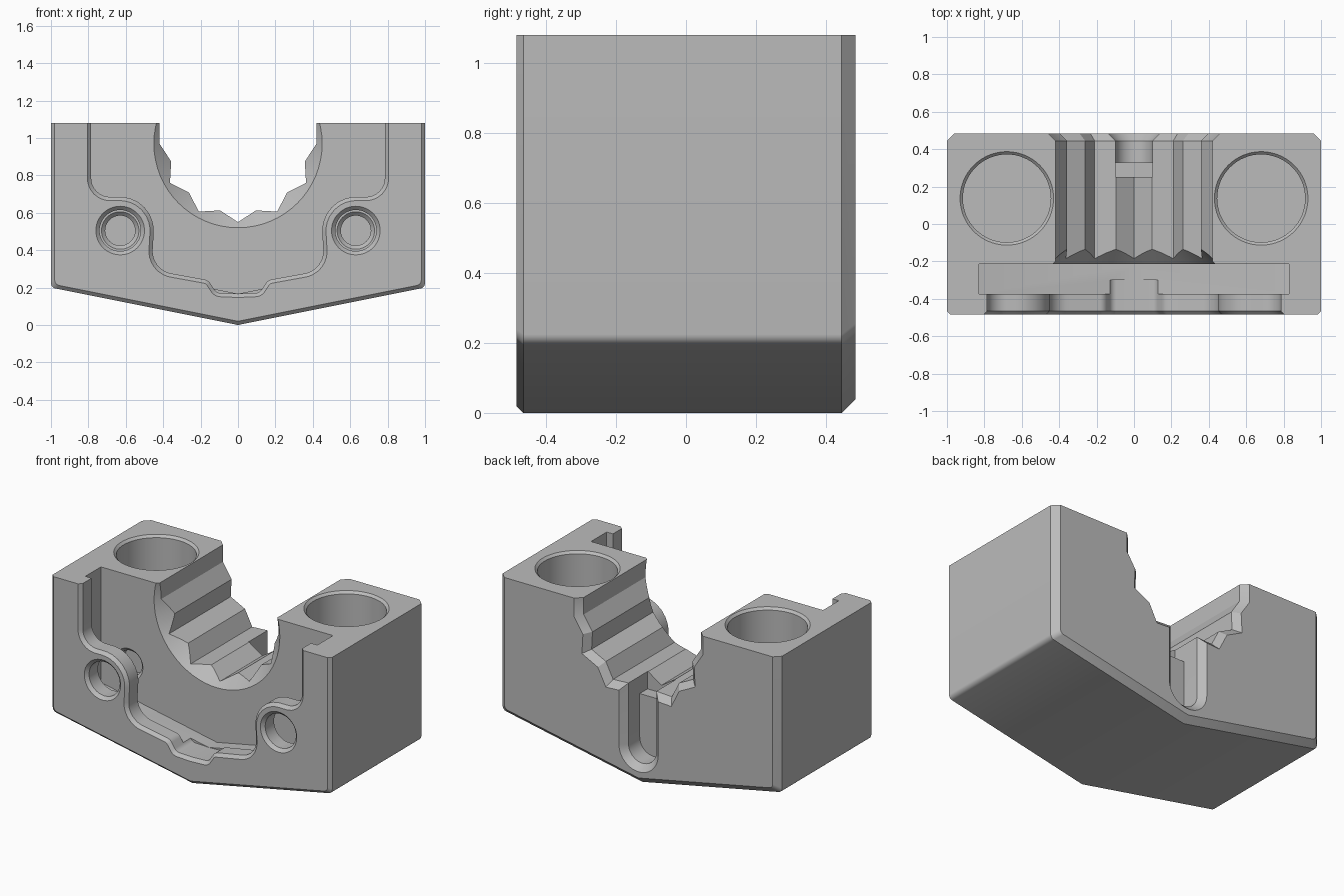
import bpy, bmesh, math
from mathutils import Vector

if "Cube" in bpy.data.objects:
    bpy.data.objects.remove(bpy.data.objects["Cube"])

grey = bpy.data.materials.new("plain_grey")
grey.use_nodes = True
COLOUR = (0.5, 0.5, 0.5, 1)
grey.diffuse_color = COLOUR
grey.node_tree.nodes["Principled BSDF"].inputs["Base Color"].default_value = COLOUR

FRONT, BACK, TOP = -0.485, 0.485, 1.08


def mirrored(half):
    """Closed outline from the +x half, listed top to bottom centre."""
    half = [Vector(p) for p in half]
    other = [Vector((-p.x, p.y)) for p in reversed(half) if p.x > 1e-6]
    return half + other


def fillet(corners, steps=8):
    """Round the inner corners of an open path of (x, z, radius)."""
    out = []
    pts = [Vector(c[:2]) for c in corners]
    for i, (x, z, r) in enumerate(corners):
        if r == 0:
            out.append(pts[i])
            continue
        a = (pts[i - 1] - pts[i]).normalized()
        b = (pts[i + 1] - pts[i]).normalized()
        half = a.angle(b) / 2
        centre = pts[i] + (a + b).normalized() * r / math.sin(half)
        t = r / math.tan(half)
        v0, v1 = pts[i] + a * t - centre, pts[i] + b * t - centre
        out += [centre + v0.lerp(v1, k / steps).normalized() * r for k in range(steps + 1)]
    return out


def offset(outline, d):
    """Grow a clockwise outline (seen with z up) by d, with mitred corners."""
    def normal(e):
        return Vector((-e.y, e.x)).normalized()
    out = []
    for i, p in enumerate(outline):
        n1 = normal(p - outline[i - 1])
        n2 = normal(outline[(i + 1) % len(outline)] - p)
        out.append(p + (n1 + n2) / (1 + n1.dot(n2)) * d)
    return out


def circle(cx, cy, r, n=64):
    return [Vector((cx + r * math.cos(2 * math.pi * k / n),
                    cy + r * math.sin(2 * math.pi * k / n))) for k in range(n)]


def loft(name, rings, axis="Y"):
    """Solid through (outline, depth) rings stacked along the axis."""
    bm = bmesh.new()
    loops = []
    for outline, d in rings:
        loops.append([bm.verts.new((p.x, d, p.y) if axis == "Y" else (p.x, p.y, d))
                      for p in outline])
    for a, b in zip(loops, loops[1:]):
        for i in range(len(a)):
            j = (i + 1) % len(a)
            bm.faces.new((a[i], a[j], b[j], b[i]))
    bm.faces.new(reversed(loops[0]))
    bm.faces.new(loops[-1])
    bm.normal_update()
    if bm.calc_volume(signed=True) < 0:
        bmesh.ops.reverse_faces(bm, faces=bm.faces)
    mesh = bpy.data.meshes.new(name)
    bm.to_mesh(mesh)
    bm.free()
    mesh.materials.append(grey)
    ob = bpy.data.objects.new(name, mesh)
    bpy.context.collection.objects.link(ob)
    return ob


# Block with a shallow V underside and chamfered front and back edges
def block_outline(d):
    x = 1 - d
    return mirrored(fillet([(x, TOP, 0), (x, 0.2 * x + d, 0.03), (0, d, 0)], 5))


block = loft("holder_block", [(block_outline(0.02), FRONT), (block_outline(0), FRONT + 0.02),
                              (block_outline(0), BACK - 0.04), (block_outline(0.04), BACK)])
cutters = []

# Undercut pocket behind the front lip
pocket = mirrored([(0.83, 1.3), (0.83, 0.333), (0, 0.167)])
cutters.append(loft("pocket_cutter", [(pocket, -0.375), (pocket, -0.215)]))

# Curved front opening with a chamfered rim
opening = mirrored(fillet([(0.785, 1.3, 0), (0.785, 0.685, 0.1), (0.44, 0.685, 0.18),
                           (0.462, 0.295, 0.12), (0.16, 0.24, 0.05),
                           (0.115, 0.172, 0.04), (0, 0.167, 0)]))
cutters.append(loft("opening_cutter", [(offset(opening, 0.04), FRONT - 0.02),
                                       (opening, FRONT + 0.02), (opening, -0.3)]))

# Twelve-point socket bore, open at the top, flared at the back
CZ = 0.97
half = [(0.42, 1.3), (0.42, CZ)]
for k in range(1, 7):
    a = math.radians(-15 * k)
    r = 0.37 if k % 2 else 0.42
    half.append((r * math.cos(a) if k < 6 else 0, CZ + r * math.sin(a)))
star = mirrored(half)
cutters.append(loft("bore_cutter", [(star, -0.25), (star, BACK - 0.04),
                                    (offset(star, 0.06), BACK + 0.02)]))

# Conical lead-in at the front of the bore
cutters.append(loft("lead_in_cutter", [(circle(0, CZ, 0.46), -0.225),
                                       (circle(0, CZ, 0.35), -0.115)]))

# Rounded slot in the back
arc = [(0.1 * math.cos(a), 0.22 - 0.1 * math.sin(a))
       for a in (math.pi / 2 * k / 10 for k in range(10))]
slot = mirrored([(0.1, 0.8)] + arc + [(0, 0.12)])
cutters.append(loft("slot_cutter", [(slot, 0.33), (slot, BACK - 0.04),
                                    (offset(slot, 0.06), BACK + 0.02)]))
ledge = mirrored([(0.1, 0.8), (0.1, 0.5), (0, 0.5)])
cutters.append(loft("slot_ledge_cutter", [(ledge, 0.25), (ledge, 0.4)]))

for side, s in (("left", 1), ("right", -1)):
    # Stepped screw hole through the lip and into the pocket floor
    steps = [(0.145, -0.5), (0.11, -0.465), (0.11, -0.3), (0.1, -0.215),
             (0.08, -0.195), (0.08, -0.14)]
    cutters.append(loft(side + "_screw_cutter",
                        [(circle(s * 0.63, 0.505, r, 48), y) for r, y in steps]))
    # Round well in the top
    steps = [(0.26, TOP + 0.01), (0.235, TOP - 0.015), (0.235, 0.4)]
    cutters.append(loft(side + "_well_cutter",
                        [(circle(s * 0.68, 0.137, r), z) for r, z in steps], "Z"))

# Cut everything out of the block, then drop the cutters
for c in cutters:
    c.hide_render = True
    mod = block.modifiers.new(c.name, "BOOLEAN")
    mod.operation = "DIFFERENCE"
    mod.solver = "EXACT"
    mod.object = c
bpy.ops.object.select_all(action="DESELECT")
block.select_set(True)
bpy.context.view_layer.objects.active = block
for name in [m.name for m in block.modifiers]:
    bpy.ops.object.modifier_apply(modifier=name)
for c in cutters:
    bpy.data.objects.remove(c)
bpy.ops.object.shade_smooth_by_angle(angle=math.radians(25))
